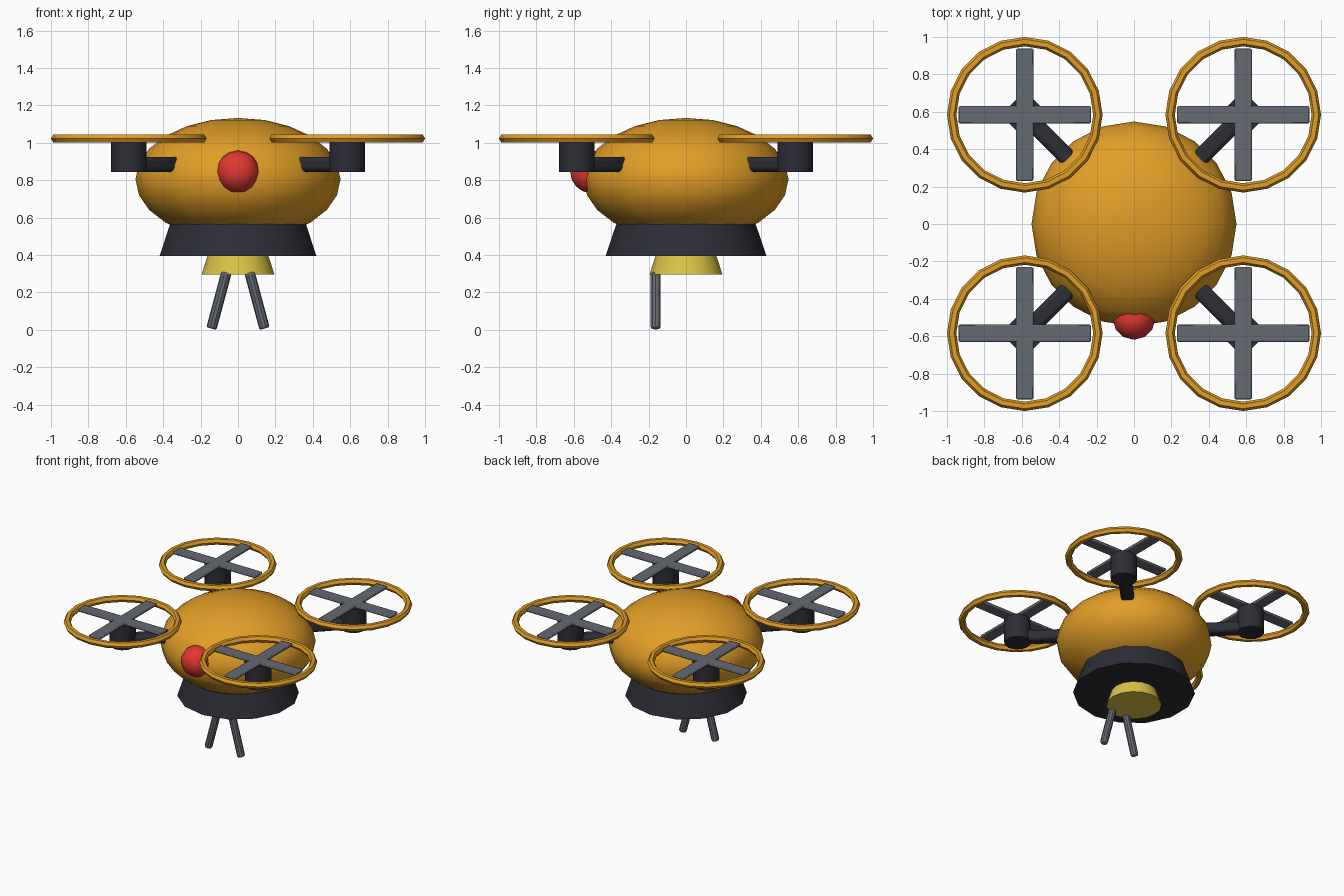
import bpy
import math
from mathutils import Vector

cube = bpy.data.objects.get("Cube")
if cube:
    bpy.data.objects.remove(cube, do_unlink=True)


def material(name, rgb):
    mat = bpy.data.materials.new(name)
    mat.use_nodes = True
    mat.diffuse_color = (*rgb, 1)
    mat.node_tree.nodes["Principled BSDF"].inputs["Base Color"].default_value = (*rgb, 1)
    return mat


orange = material("orange shell", (0.75, 0.34, 0.02))
dark = material("dark plastic", (0.026, 0.027, 0.037))
grey = material("grey metal", (0.13, 0.147, 0.17))
red = material("red nose", (0.75, 0.04, 0.03))
yellow = material("yellow base", (0.72, 0.55, 0.06))


def finish(name, mat, bevel=0):
    """Name, colour, bevel and shade the newest object."""
    obj = bpy.context.object
    obj.name = name
    obj.data.materials.append(mat)
    bpy.ops.object.transform_apply(location=False, rotation=False, scale=True)
    if bevel:
        mod = obj.modifiers.new("bevel", "BEVEL")
        mod.width = bevel
        mod.segments = 2
        mod.limit_method = "ANGLE"
        mod.angle_limit = math.radians(50)
    bpy.ops.object.shade_smooth_by_angle(angle=math.radians(32))
    return obj


def ball(name, mat, loc, size, segments, rings):
    bpy.ops.mesh.primitive_uv_sphere_add(segments=segments, ring_count=rings, location=loc)
    bpy.context.object.scale = size
    return finish(name, mat)


def frustum(name, mat, bottom, top, r_bottom, r_top, sides, bevel=0):
    a, b = Vector(bottom), Vector(top)
    bpy.ops.mesh.primitive_cone_add(vertices=sides, radius1=r_bottom, radius2=r_top,
                                    depth=(b - a).length, location=(a + b) / 2)
    bpy.context.object.rotation_euler = (b - a).to_track_quat("Z", "Y").to_euler()
    return finish(name, mat, bevel)


def box(name, mat, loc, size, turn, bevel):
    bpy.ops.mesh.primitive_cube_add(size=1, location=loc)
    bpy.context.object.scale = size
    bpy.context.object.rotation_euler.z = turn
    return finish(name, mat, bevel)


# Body, nose and the stacked base
ball("body", orange, (0, 0, 0.805), (0.548, 0.548, 0.328), 20, 12)
ball("nose", red, (0, -0.505, 0.845), (0.114,) * 3, 12, 8)
frustum("skirt", dark, (0, 0, 0.395), (0, 0, 0.567), 0.43, 0.372, 14)
frustum("lower_base", yellow, (0, 0, 0.295), (0, 0, 0.42), 0.195, 0.155, 16)

# Two splayed legs
for side, label in ((1, "left"), (-1, "right")):
    frustum(label + "_leg", grey, (side * 0.142, -0.162, 0.007),
            (side * 0.062, -0.162, 0.306), 0.028, 0.028, 10, 0.01)

# Four rotors, each with arm, motor, guard ring and crossed blades
REACH = 0.584
for sx, side in ((1, "left"), (-1, "right")):
    for sy, end in ((1, "back"), (-1, "front")):
        label = end + "_" + side
        x, y = sx * REACH, sy * REACH
        box(label + "_arm", dark, (sx * 0.46, sy * 0.46, 0.885), (0.35, 0.092, 0.08),
            math.atan2(sy, sx), 0.022)
        frustum(label + "_motor", dark, (x, y, 0.845), (x, y, 1.03), 0.094, 0.094, 12)
        bpy.ops.mesh.primitive_torus_add(major_segments=20, minor_segments=6,
                                         major_radius=0.391, minor_radius=0.025,
                                         location=(x, y, 1.023))
        finish(label + "_guard_ring", orange)
        for i in range(2):
            box(label + "_blade_" + "ab"[i], grey, (x, y, 1.035), (0.706, 0.092, 0.02),
                i * math.pi / 2, 0.006)
